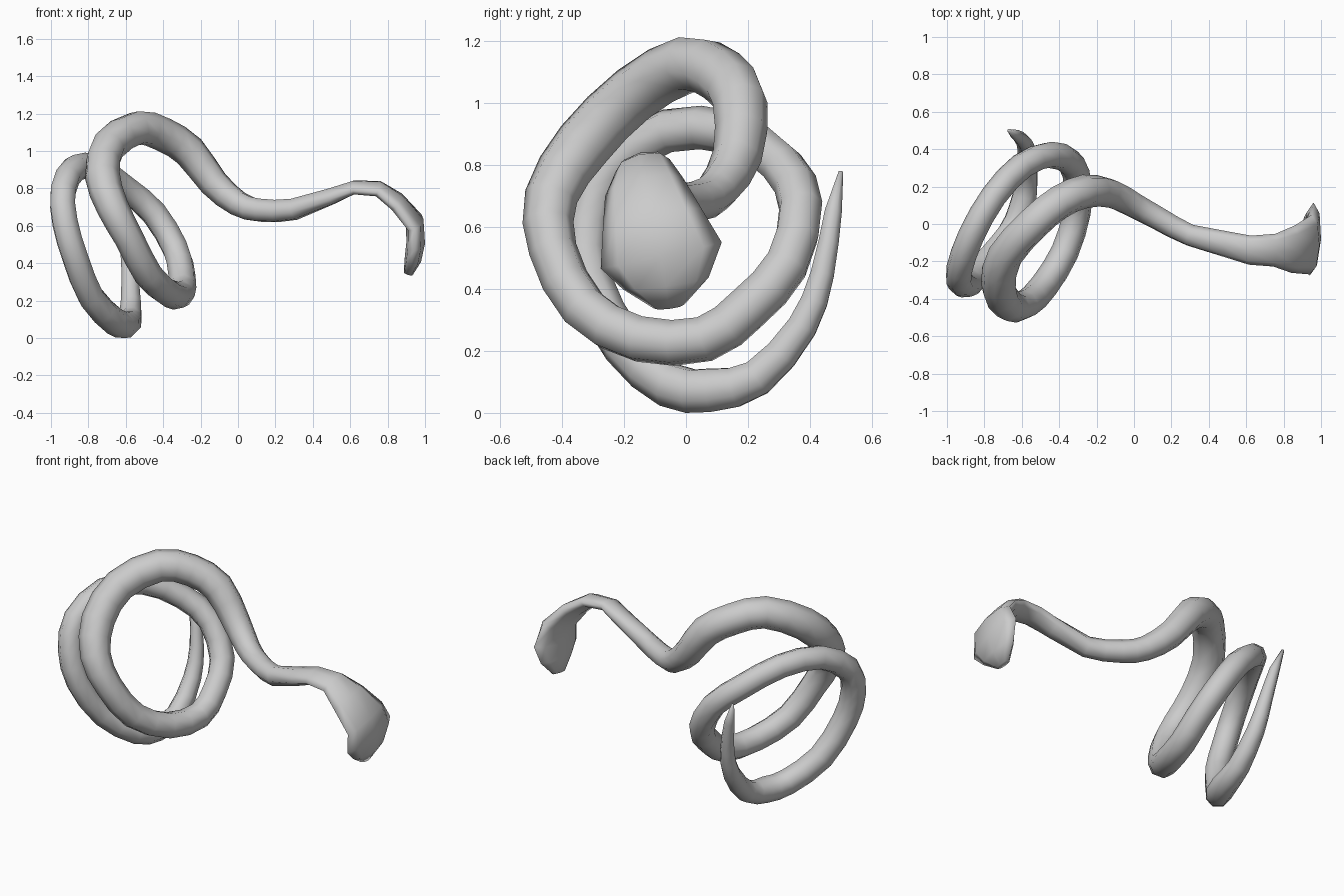
import bpy, bmesh, math
from mathutils import Vector

if "Cube" in bpy.data.objects:
    bpy.data.objects.remove(bpy.data.objects["Cube"])

SIDES = 8

# Centre line of the coiled body, tail tip to neck
coil = [
    (-0.67, 0.50, 0.78), (-0.63, 0.475, 0.65), (-0.59, 0.44, 0.45),
    (-0.575, 0.375, 0.28), (-0.575, 0.23, 0.115), (-0.60, 0.08, 0.075),
    (-0.66, -0.05, 0.09), (-0.785, -0.20, 0.22), (-0.87, -0.31, 0.43),
    (-0.925, -0.315, 0.62), (-0.935, -0.245, 0.79), (-0.87, -0.06, 0.912),
    (-0.75, 0.15, 0.905), (-0.60, 0.31, 0.80), (-0.45, 0.37, 0.67),
    (-0.335, 0.325, 0.48), (-0.30, 0.20, 0.34), (-0.305, 0.06, 0.24),
    (-0.37, -0.15, 0.24), (-0.48, -0.33, 0.34), (-0.58, -0.43, 0.53),
    (-0.67, -0.435, 0.70), (-0.725, -0.33, 0.87), (-0.69, -0.17, 1.03),
    (-0.54, 0.0, 1.125), (-0.40, 0.115, 1.09), (-0.26, 0.175, 1.0),
    (-0.13, 0.165, 0.83), (0.0, 0.10, 0.72), (0.12, 0.035, 0.685),
    (0.30, -0.06, 0.69),
]
# Body radius keys: (index along coil, radius)
keys = [(0, 0.008), (1, 0.03), (3, 0.052), (5, 0.075), (12, 0.07), (20, 0.078),
        (22, 0.095), (26, 0.09), (28, 0.07), (30, 0.06)]
# Flat hood at the end: x, y, z, half width, half thickness
hood = [
    (0.50, -0.11, 0.76, 0.072, 0.045), (0.62, -0.14, 0.807, 0.08, 0.036),
    (0.75, -0.14, 0.80, 0.09, 0.04), (0.85, -0.135, 0.73, 0.13, 0.045),
    (0.945, -0.11, 0.62, 0.165, 0.05), (0.95, -0.08, 0.51, 0.20, 0.05),
    (0.935, -0.065, 0.42, 0.14, 0.045), (0.91, -0.055, 0.345, 0.05, 0.025),
]


def radius(i):
    for (a, ra), (b, rb) in zip(keys, keys[1:]):
        if a <= i <= b:
            return ra + (rb - ra) * (i - a) / (b - a)


# Body stations, with a rounded midpoint between each pair
pts = [Vector(p) for p in coil]
follow = pts + [Vector(hood[0][:3])]
stations = []
for i, p in enumerate(pts):
    stations.append((p, radius(i), radius(i)))
    if 1 <= i < len(pts) - 1:
        mid = (9 * (p + follow[i + 1]) - follow[i - 1] - follow[i + 2]) / 16
        r = radius(i + 0.5)
        stations.append((mid, r, r))
stations += [(Vector(h[:3]), h[3], h[4]) for h in hood]
stations.reverse()  # sweep from the hood so its width lies along y

# Sweep the section with a twist-free frame
bm = bmesh.new()
rings = []
side = Vector((0, 1, 0))
n = len(stations)
for i, (p, w, t) in enumerate(stations):
    before, after = stations[max(i - 1, 0)][0], stations[min(i + 1, n - 1)][0]
    d_in = (p - before).normalized()
    d_out = (after - p).normalized()
    tangent = (d_in + d_out).normalized()
    side = (side - tangent * side.dot(tangent)).normalized()
    up = tangent.cross(side)
    ring = []
    for k in range(SIDES):
        a = 2 * math.pi * k / SIDES
        ring.append(bm.verts.new(p + side * w * math.cos(a) + up * t * math.sin(a)))
    rings.append(ring)
for r0, r1 in zip(rings, rings[1:]):
    for k in range(SIDES):
        m = (k + 1) % SIDES
        bm.faces.new((r0[k], r0[m], r1[m], r1[k]))
bm.faces.new(rings[0])
bm.faces.new(rings[-1])
bmesh.ops.recalc_face_normals(bm, faces=bm.faces)

# Stand the body on the ground plane
low = min(v.co.z for v in bm.verts)
for v in bm.verts:
    v.co.z -= low
for f in bm.faces:
    f.smooth = True

mesh = bpy.data.meshes.new("coiled_body")
bm.to_mesh(mesh)
bm.free()
obj = bpy.data.objects.new("coiled_body", mesh)
bpy.context.collection.objects.link(obj)
